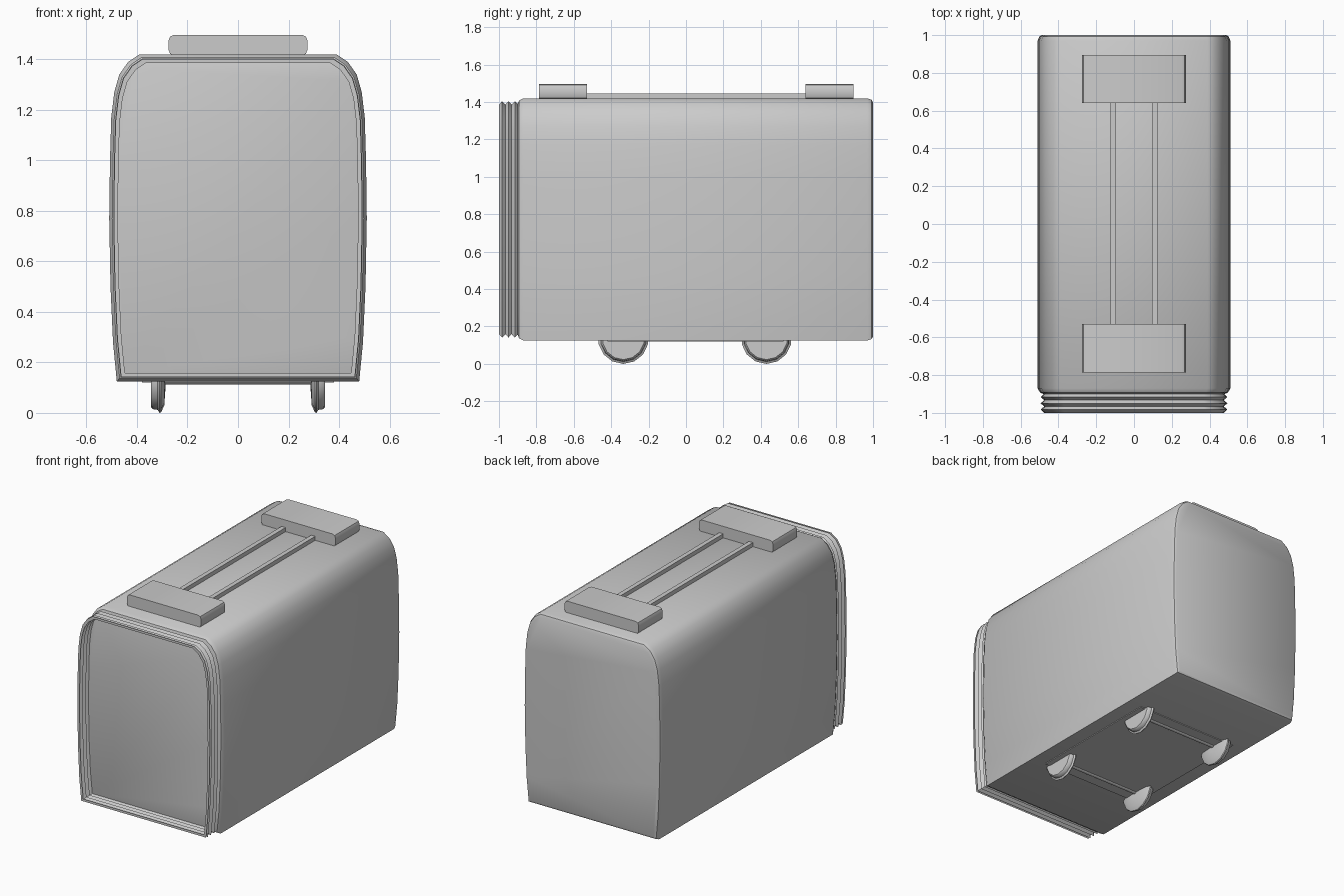
import bpy, bmesh, math
from mathutils import Matrix

cube = bpy.data.objects.get("Cube")
if cube:
    bpy.data.objects.remove(cube, do_unlink=True)

grey = bpy.data.materials.new("plain grey")
grey.use_nodes = True
grey.diffuse_color = (0.6, 0.6, 0.6, 1)
grey.node_tree.nodes["Principled BSDF"].inputs["Base Color"].default_value = (0.6, 0.6, 0.6, 1)


def finish(name, bm, angle=30):
    bmesh.ops.recalc_face_normals(bm, faces=bm.faces)
    mesh = bpy.data.meshes.new(name)
    bm.to_mesh(mesh)
    bm.free()
    obj = bpy.data.objects.new(name, mesh)
    bpy.context.collection.objects.link(obj)
    mesh.materials.append(grey)
    bpy.ops.object.select_all(action='DESELECT')
    obj.select_set(True)
    bpy.context.view_layer.objects.active = obj
    bpy.ops.object.shade_smooth_by_angle(angle=math.radians(angle))
    return obj


# Right half of the carriage cross-section (x, z), mirrored into a closed loop
HALF = [(0.48, 0.125), (0.495, 0.28), (0.505, 0.5), (0.51, 0.77), (0.507, 1.0),
        (0.502, 1.17), (0.49, 1.27), (0.47, 1.34), (0.435, 1.39), (0.39, 1.42)]
OUTLINE = HALF + [(-x, z) for x, z in reversed(HALF)]
MID_Z, HALF_X, HALF_Z = 0.772, 0.51, 0.648


def loft(name, stations, capped, angle):
    """Skin the carriage outline along y; stations are (y, inset)."""
    bm = bmesh.new()
    rings = []
    for y, inset in stations:
        kx, kz = 1 - inset / HALF_X, 1 - inset / HALF_Z
        rings.append([bm.verts.new((x * kx, y, MID_Z + (z - MID_Z) * kz))
                      for x, z in OUTLINE])
    n = len(OUTLINE)
    for a, b in zip(rings, rings[1:]):
        for i in range(n):
            j = (i + 1) % n
            bm.faces.new((a[i], a[j], b[j], b[i]))
    if capped:
        bm.faces.new(rings[0])
        bm.faces.new(rings[-1])
    return finish(name, bm, angle)


def box(name, x, y, z, bevel=0):
    """Box from (min, max) ranges, optionally bevelled along its y edges."""
    bm = bmesh.new()
    size = [r[1] - r[0] for r in (x, y, z)]
    centre = [(r[0] + r[1]) / 2 for r in (x, y, z)]
    bmesh.ops.create_cube(bm, size=1, matrix=Matrix.Translation(centre) @ Matrix.Diagonal((*size, 1)))
    if bevel:
        edges = [e for e in bm.edges
                 if abs(e.verts[0].co.y - e.verts[1].co.y) > 1e-4]
        bmesh.ops.bevel(bm, geom=edges, offset=bevel, segments=2,
                        profile=0.5, affect='EDGES')
    return finish(name, bm)


# Carriage body with slightly rounded ends
loft("carriage_body", [(-0.9, 0.03), (-0.892, 0.012), (-0.87, 0),
                       (0.97, 0), (0.992, 0.008), (1.0, 0.022)], True, 35)

# Folded gangway bellows, an open thin skin around the front end
folds = [(-0.895, 0.036)]
for i in range(3):
    peak = -0.915 - 0.034 * i
    folds += [(peak, 0.016), (peak - 0.017, 0.034)]
folds.append((-1.0, 0.018))
loft("gangway_bellows", folds, False, 30)

# Roof units joined by two rails
for name, y in (("front", (-0.785, -0.53)), ("rear", (0.64, 0.895))):
    box(name + "_roof_unit", (-0.275, 0.275), y, (1.415, 1.497), 0.022)
for side, s in (("left", 1), ("right", -1)):
    box(side + "_roof_rail", sorted((s * 0.095, s * 0.125)), (-0.54, 0.65), (1.41, 1.447))

# Underframe plate
box("underframe", (-0.38, 0.38), (-0.42, 0.52), (0.12, 0.14))


def wheel(name, s, y):
    """Turned wheel with an inner flange, as (x, radius) rings."""
    profile = [(0.345, 0.09), (0.345, 0.112), (0.338, 0.12), (0.318, 0.123),
               (0.311, 0.135), (0.304, 0.132), (0.292, 0.105), (0.288, 0.05)]
    bm = bmesh.new()
    n = 14
    rings = []
    for x, r in profile:
        rings.append([bm.verts.new((s * x, y + r * math.sin(math.tau * k / n),
                                    0.135 - r * math.cos(math.tau * k / n)))
                      for k in range(n)])
    for a, b in zip(rings, rings[1:]):
        for k in range(n):
            j = (k + 1) % n
            bm.faces.new((a[k], a[j], b[j], b[k]))
    bm.faces.new(rings[0])
    bm.faces.new(rings[-1])
    return finish(name, bm, 40)


# Wheels and axles
for end, y in (("front", -0.335), ("rear", 0.43)):
    for side, s in (("left", 1), ("right", -1)):
        wheel(end + "_" + side + "_wheel", s, y)
    bm = bmesh.new()
    bmesh.ops.create_cone(bm, cap_ends=True, segments=10, radius1=0.018,
                          radius2=0.018, depth=0.62,
                          matrix=Matrix.Translation((0, y, 0.13)) @ Matrix.Rotation(math.pi / 2, 4, 'Y'))
    finish(end + "_axle", bm, 40)
